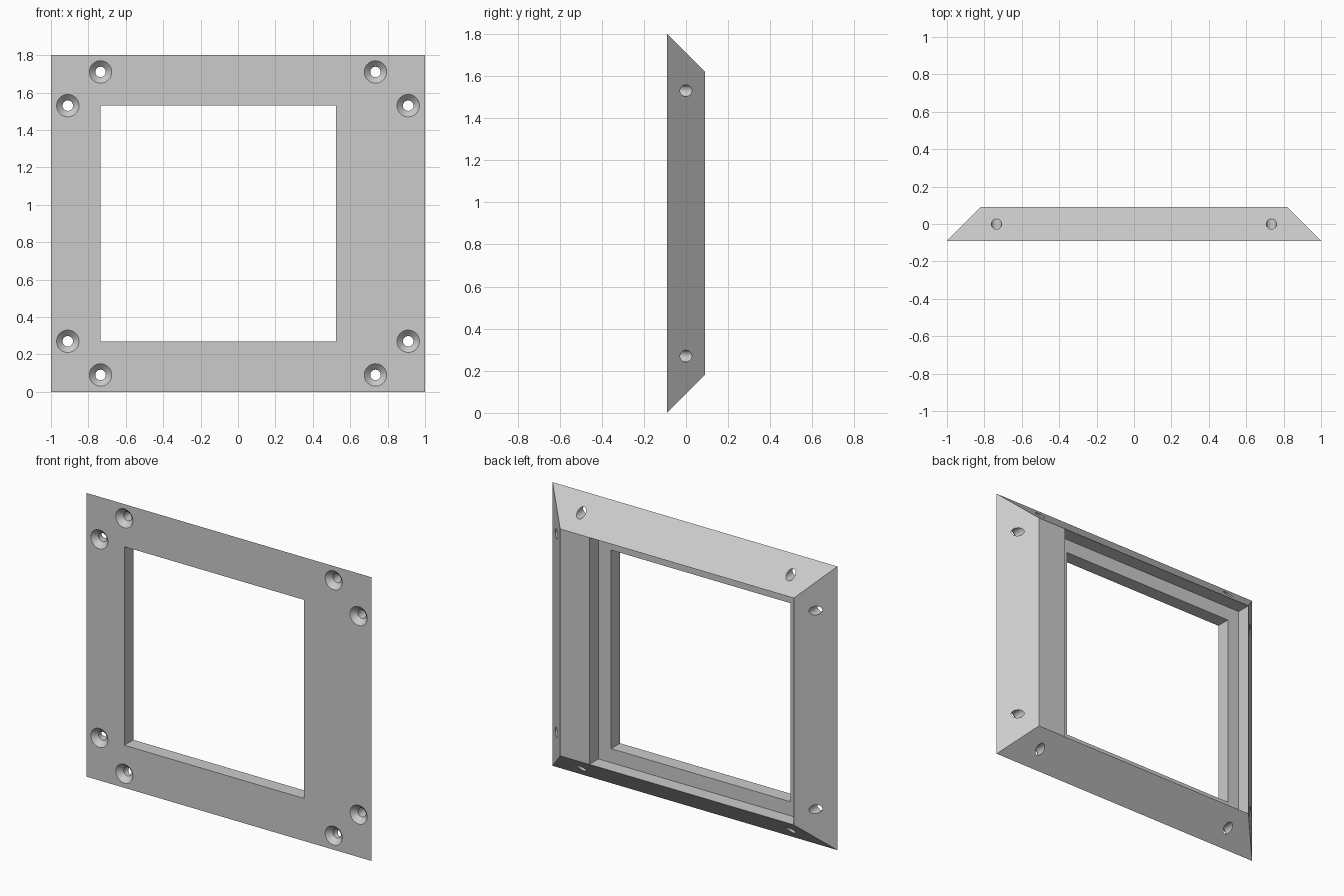
import bpy
import bmesh
from math import cos, sin, tau

W, H, T = 1.0, 1.8, 0.09       # half width, height, half thickness
BEVEL = 0.18
MID_Z = H / 2

cube = bpy.data.objects.get("Cube")
if cube:
    bpy.data.objects.remove(cube, do_unlink=True)

grey = bpy.data.materials.new("light_grey")
grey.use_nodes = True
grey.diffuse_color = (0.6, 0.6, 0.6, 1)
grey.node_tree.nodes["Principled BSDF"].inputs["Base Color"].default_value = (0.6, 0.6, 0.6, 1)


def make_object(name, bm):
    bmesh.ops.recalc_face_normals(bm, faces=bm.faces)
    mesh = bpy.data.meshes.new(name)
    bm.to_mesh(mesh)
    bm.free()
    mesh.materials.append(grey)
    obj = bpy.data.objects.new(name, mesh)
    bpy.context.collection.objects.link(obj)
    return obj


def loft(bm, rings):
    """Join rings of points into a closed solid."""
    rows = [[bm.verts.new(p) for p in ring] for ring in rings]
    n = len(rows[0])
    for a, b in zip(rows, rows[1:]):
        for i in range(n):
            j = (i + 1) % n
            bm.faces.new((a[i], a[j], b[j], b[i]))
    bm.faces.new(rows[0])
    bm.faces.new(rows[-1])


def rect(x0, x1, z0, z1, y):
    return [(x0, y, z0), (x1, y, z0), (x1, y, z1), (x0, y, z1)]


def block(name, front, back):
    bm = bmesh.new()
    loft(bm, [front, back])
    return make_object(name, bm)


# Tapered frame plate
frame = block("frame", rect(-W, W, 0, H, -T),
              rect(-W + BEVEL, W - BEVEL, BEVEL, H - BEVEL, T))

# Off-centre window and the wider rebate behind it
window = (-0.735, 0.525, 0.27, 1.53)
rebate = (-0.819, 0.615, 0.181, 1.619)
cutters = [
    block("window_cutter", rect(*window, -0.2), rect(*window, 0.05)),
    block("rebate_cutter", rect(*rebate, 0), rect(*rebate, 0.2)),
]

# Countersunk screw holes, two near each corner
bm = bmesh.new()
screw_profile = [(0.07, -0.10), (0.028, -0.058), (0.028, 0.2)]
SIDES = 40
for sx in (-1, 1):
    for sz in (-1, 1):
        for dx, dz in ((0.735, 0.81), (0.91, 0.63)):
            cx, cz = sx * dx, MID_Z + sz * dz
            loft(bm, [[(cx + r * cos(tau * i / SIDES), y, cz + r * sin(tau * i / SIDES))
                       for i in range(SIDES)] for r, y in screw_profile])
cutters.append(make_object("screw_hole_cutter", bm))

# Cut the openings, then discard the cutters
bpy.ops.object.select_all(action="DESELECT")
bpy.context.view_layer.objects.active = frame
frame.select_set(True)
for cutter in cutters:
    cutter.hide_render = True
    mod = frame.modifiers.new(cutter.name, "BOOLEAN")
    mod.operation = "DIFFERENCE"
    mod.solver = "EXACT"
    mod.object = cutter
    bpy.ops.object.modifier_apply(modifier=mod.name)
    bpy.data.objects.remove(cutter, do_unlink=True)

bpy.ops.object.shade_smooth_by_angle(angle=0.5)
